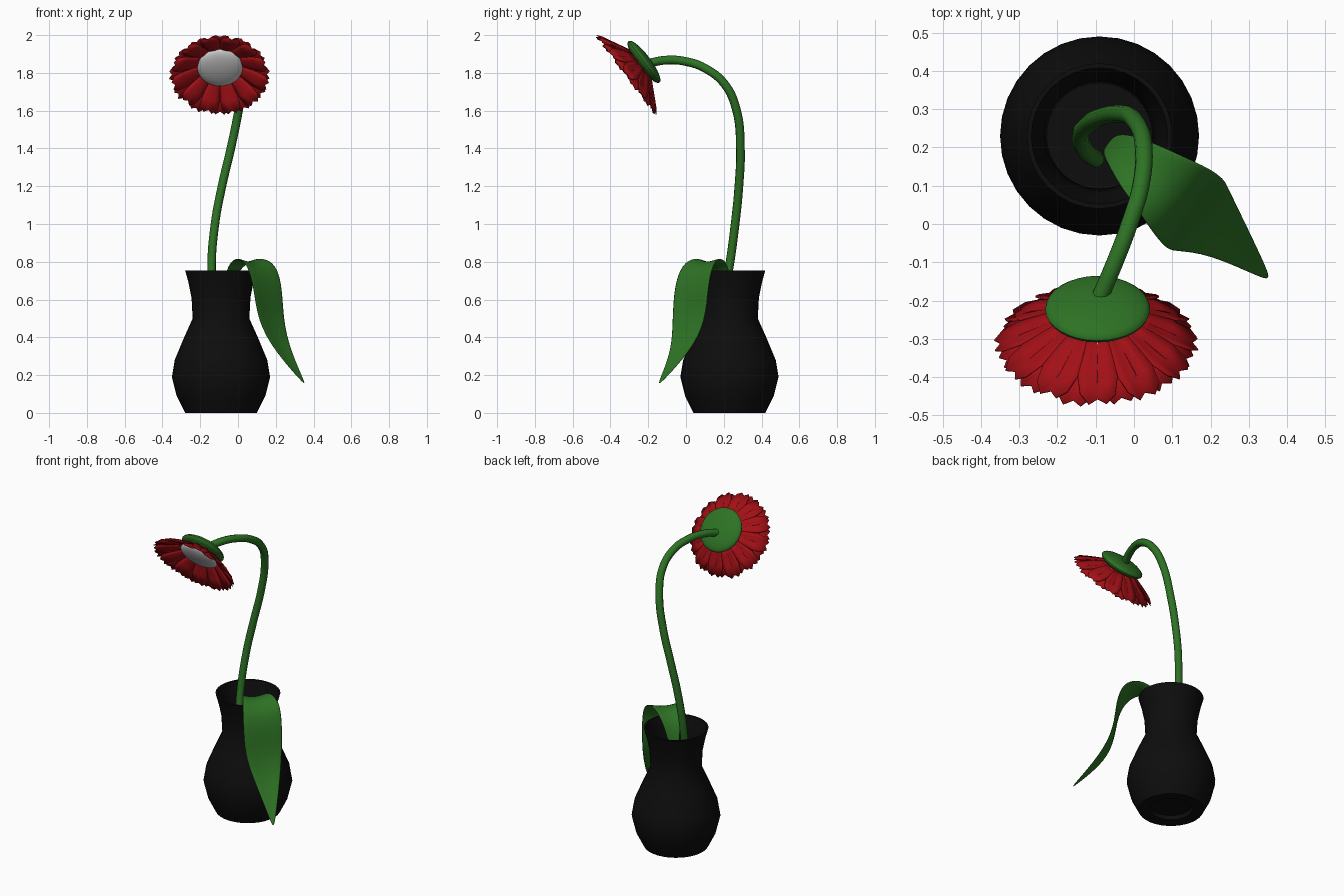
import bpy, bmesh, math, random
from mathutils import Matrix, Vector

if "Cube" in bpy.data.objects:
    bpy.data.objects.remove(bpy.data.objects["Cube"])

random.seed(4)


def material(name, rgb):
    m = bpy.data.materials.new(name)
    m.diffuse_color = (*rgb, 1)
    m.use_nodes = True
    m.node_tree.nodes["Principled BSDF"].inputs["Base Color"].default_value = m.diffuse_color
    return m


BLACK = material("black_glaze", (0.004, 0.004, 0.004))
GREEN = material("leaf_green", (0.027, 0.17, 0.018))
RED = material("petal_red", (0.36, 0.005, 0.008))


def finish(ob, mat=None, angle=40):
    if mat:
        ob.data.materials.append(mat)
    bpy.ops.object.select_all(action='DESELECT')
    ob.select_set(True)
    bpy.context.view_layer.objects.active = ob
    bpy.ops.object.shade_smooth_by_angle(angle=math.radians(angle))
    return ob


def mesh_object(name, verts, faces):
    me = bpy.data.meshes.new(name)
    me.from_pydata(verts, [], faces)
    bm = bmesh.new()
    bm.from_mesh(me)
    bmesh.ops.remove_doubles(bm, verts=bm.verts, dist=1e-5)
    bmesh.ops.recalc_face_normals(bm, faces=bm.faces)
    bm.to_mesh(me)
    bm.free()
    ob = bpy.data.objects.new(name, me)
    bpy.context.collection.objects.link(ob)
    return ob


# Vase: outer and inner profile (radius, z), spun round its axis
outer = [(0, .03), (.12, .03), (.125, .005), (.19, 0), (.235, .09), (.26, .19), (.245, .28),
         (.195, .40), (.15, .50), (.156, .61), (.172, .69), (.19, .755)]
inner = [(r - .012, z) for r, z in reversed(outer[5:])] + [(.18, .05), (0, .05)]
profile = outer + inner
N = 32
verts, faces = [], []
for i in range(N):
    a = 2 * math.pi * i / N
    verts += [(r * math.cos(a) - .09, r * math.sin(a) + .23, z) for r, z in profile]
P = len(profile)
for i in range(N):
    for j in range(P - 1):
        a, b = i * P + j, (i + 1) % N * P + j
        faces.append((a, b, b + 1, a + 1))
finish(mesh_object("vase", verts, faces), BLACK)

# Stem: smooth bevelled curve, converted to a mesh
path = [(-.10, .17, .42), (-.125, .19, .58), (-.14, .225, .75), (-.122, .26, 1.0),
        (-.085, .28, 1.2), (-.038, .288, 1.4), (.003, .268, 1.6), (.025, .205, 1.74),
        (.018, .10, 1.825), (-.012, 0, 1.86), (-.05, -.10, 1.868), (-.095, -.205, 1.85)]
cu = bpy.data.curves.new("stem", 'CURVE')
cu.dimensions = '3D'
cu.bevel_depth = .023
cu.bevel_resolution = 3
cu.resolution_u = 6
cu.use_fill_caps = True
sp = cu.splines.new('BEZIER')
sp.bezier_points.add(len(path) - 1)
for bp, co in zip(sp.bezier_points, path):
    bp.co = co
    bp.handle_left_type = bp.handle_right_type = 'AUTO'
stem = bpy.data.objects.new("stem", cu)
bpy.context.collection.objects.link(stem)
bpy.ops.object.select_all(action='DESELECT')
stem.select_set(True)
bpy.context.view_layer.objects.active = stem
bpy.ops.object.convert(target='MESH')
finish(bpy.context.object, GREEN)

# Leaf: channel-shaped strip arching over the rim (back edge, midrib, front edge)
rows = [[(-.05, .235, .60), (-.07, .21, .58), (-.085, .19, .60)],
        [(-.01, .237, .74), (-.03, .20, .73), (-.07, .155, .74)],
        [(.06, .212, .805), (.01, .145, .785), (-.04, .10, .805)],
        [(.13, .18, .825), (.07, .10, .795), (0, .045, .825)],
        [(.205, .147, .79), (.13, .05, .755), (.045, -.025, .79)],
        [(.238, .12, .67), (.15, .03, .65), (.08, -.067, .67)],
        [(.243, .11, .49), (.165, .02, .47), (.10, -.075, .49)],
        [(.28, .03, .33), (.235, -.03, .31), (.19, -.077, .33)],
        [(.358, -.138, .153), (.355, -.145, .15), (.35, -.15, .153)]]
faces = [(3 * i + j, 3 * i + j + 1, 3 * i + j + 4, 3 * i + j + 3)
         for i in range(len(rows) - 1) for j in range(2)]
leaf = finish(mesh_object("leaf", [v for r in rows for v in r], faces), GREEN, 80)
m = leaf.modifiers.new("thickness", 'SOLIDIFY')
m.thickness = .008
m.offset = 0
m = leaf.modifiers.new("smooth", 'SUBSURF')
m.levels = m.render_levels = 2

# Flower head frame: local +z looks forward and down
head = Matrix(((1, 0, 0, -.095), (0, -.6, -.8, -.32), (0, .8, -.6, 1.785), (0, 0, 0, 1)))

# Petals: two rings of notched blades forming a shallow cone
cols = (-1, -.5, 0, .5, 1)
tips = (.246, .266, .252, .268, .244)
verts, faces = [], []
COUNT = 12
for layer, lift in enumerate((0, .010)):
    for k in range(COUNT):
        turn = Matrix.Rotation(2 * math.pi * (k + layer / 2) / COUNT, 4, 'Z')
        size = random.uniform(.97, 1.01) - .03 * layer
        base = len(verts)
        for radius, half in ((.07, .018), (.14, .038), (.20, .052), (None, .046)):
            for c, t in zip(cols, tips):
                r = (radius or t) * (size if radius != .07 else 1)
                z = -.105 + .105 * (r - .07) / .2 + lift - .008 * c * c
                verts.append(head @ turn @ Vector((r, half * c, z)))
        for i in range(3):
            for j in range(4):
                a = base + 5 * i + j
                faces.append((a, a + 1, a + 6, a + 5))
petals = finish(mesh_object("petals", verts, faces), RED)
m = petals.modifiers.new("thickness", 'SOLIDIFY')
m.thickness = .004
m.offset = 0


# Flattened domes: green cup behind, grey disc in front
def dome(name, radius, thick, z, mat=None):
    bpy.ops.mesh.primitive_uv_sphere_add(segments=32, ring_count=16)
    ob = bpy.context.object
    ob.name = name
    ob.data.transform(head @ Matrix.Translation((0, 0, z)) @ Matrix.Diagonal((radius, radius, thick, 1)))
    finish(ob, mat)


dome("flower_cup", .137, .036, -.122, GREEN)
dome("flower_centre", .12, .036, -.072)
